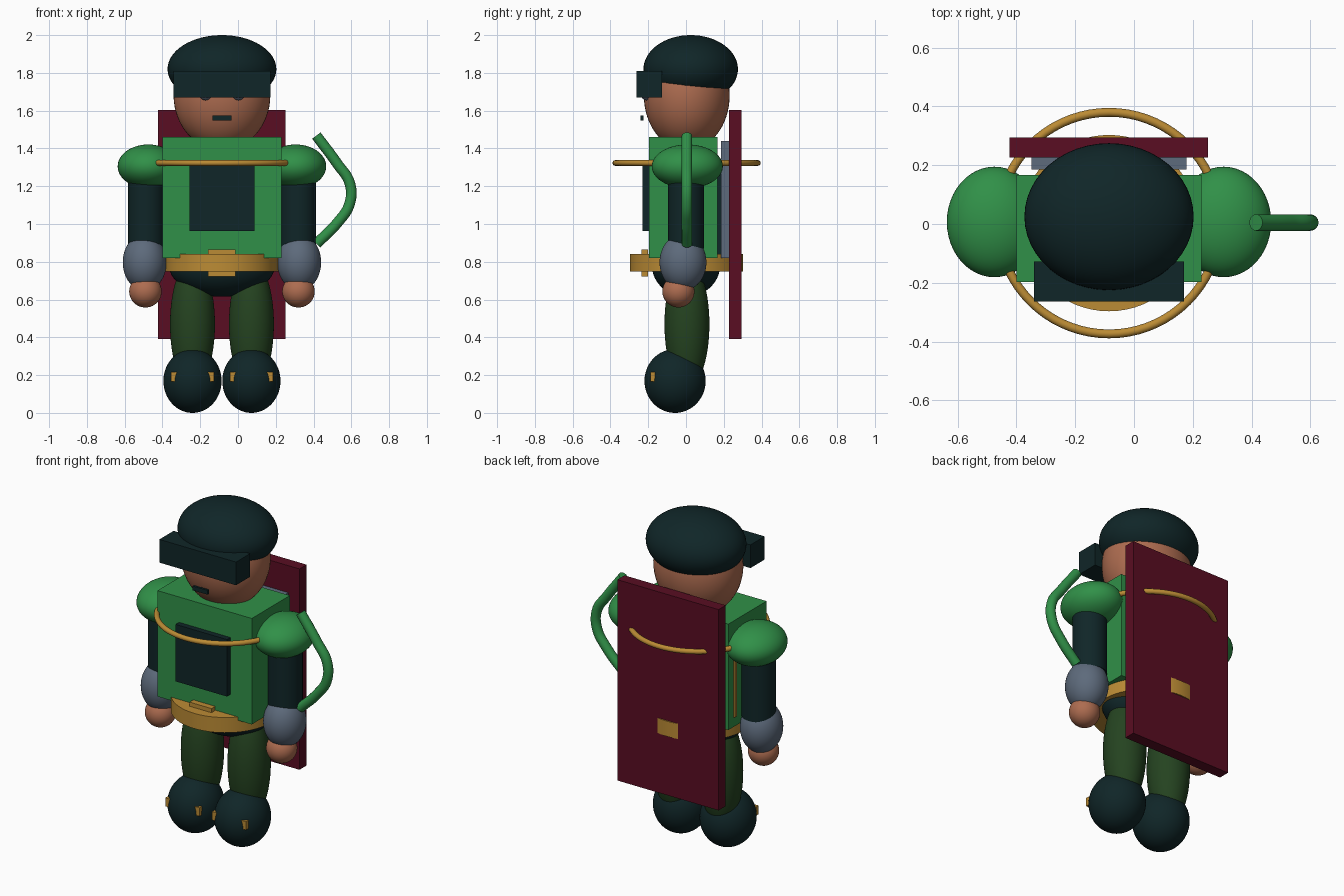
import bpy, math

if "Cube" in bpy.data.objects:
    bpy.data.objects.remove(bpy.data.objects["Cube"])

CX = -0.085  # body centre line


def material(name, rgb):
    m = bpy.data.materials.new(name)
    m.diffuse_color = (*rgb, 1)
    m.use_nodes = True
    m.node_tree.nodes["Principled BSDF"].inputs["Base Color"].default_value = m.diffuse_color
    return m


GREEN = material("jacket green", (0.03, 0.28, 0.065))
DARK = material("dark teal", (0.005, 0.019, 0.021))
SKIN = material("skin", (0.42, 0.15, 0.08))
SLATE = material("slate grey", (0.11, 0.145, 0.2))
GOLD = material("gold", (0.5, 0.26, 0.035))
MAROON = material("maroon", (0.1, 0.004, 0.016))
OLIVE = material("trouser green", (0.018, 0.056, 0.0145))


def finish(name, mat, smooth=True):
    ob = bpy.context.object
    ob.name = name
    bpy.ops.object.transform_apply(location=False, rotation=True, scale=True)
    ob.data.materials.append(mat)
    if smooth:
        bpy.ops.object.shade_smooth_by_angle(angle=math.radians(40))
    return ob


def box(name, mat, x, y, z):
    """Box from (min, max) ranges."""
    bpy.ops.mesh.primitive_cube_add(size=1, location=[sum(r) / 2 for r in (x, y, z)])
    bpy.context.object.scale = [r[1] - r[0] for r in (x, y, z)]
    return finish(name, mat, False)


def ball(name, mat, loc, radii):
    bpy.ops.mesh.primitive_uv_sphere_add(segments=48, ring_count=32, location=loc)
    bpy.context.object.scale = radii
    return finish(name, mat)


def cylinder(name, mat, loc, r, h):
    bpy.ops.mesh.primitive_cylinder_add(vertices=64, radius=r, depth=h, location=loc)
    return finish(name, mat)


# Head, cap, visor, face
ball("head", SKIN, (CX, 0.004, 1.68), (0.256, 0.227, 0.29))
ball("cap", DARK, (CX, 0.025, 1.82), (0.288, 0.25, 0.18))
box("visor", DARK, (-0.341, 0.171), (-0.263, -0.128), (1.67, 1.81))
box("mouth", DARK, (-0.135, -0.035), (-0.24, -0.226), (1.549, 1.575))

# Torso, chest and back panels
box("torso", GREEN, (-0.4, 0.23), (-0.197, 0.167), (0.82, 1.46))
box("chest_panel", DARK, (-0.256, 0.087), (-0.23, -0.19), (0.963, 1.307))
box("back_lining", DARK, (-0.256, 0.087), (0.16, 0.19), (0.84, 1.3))
box("back_pad", SLATE, (-0.348, 0.178), (0.186, 0.23), (0.82, 1.44))
box("back_plate", MAROON, (-0.424, 0.252), (0.227, 0.295), (0.39, 1.603))
box("side_strap", GOLD, (-0.41, -0.39), (0.1, 0.12), (0.88, 1.29))

# Chest ring, belt, buckle, hips
bpy.ops.mesh.primitive_torus_add(major_radius=0.377, minor_radius=0.015,
                                 major_segments=72, minor_segments=16,
                                 location=(CX, 0.003, 1.323))
finish("chest_ring", GOLD)
cylinder("belt", GOLD, (CX, 0.003, 0.795), 0.3, 0.092)
box("belt_buckle", GOLD, (-0.159, -0.012), (-0.236, -0.2), (0.722, 0.866))
ball("hips", DARK, (CX, 0.0, 0.78), (0.28, 0.18, 0.165))

# Mirrored limbs
for side, s in (("right", -1), ("left", 1)):
    ball(side + "_eye", SLATE, (CX + s * 0.087, -0.21, 1.69), (0.035, 0.03, 0.035))
    ball(side + "_shoulder", GREEN, (CX + s * 0.39, 0.007, 1.305), (0.162, 0.188, 0.116))
    cylinder(side + "_upper_arm", DARK, (CX + s * 0.402, 0, 1.08), 0.095, 0.42)
    ball(side + "_forearm", SLATE, (CX + s * 0.409, -0.016, 0.797), (0.116, 0.124, 0.15))
    ball(side + "_hand", SKIN, (CX + s * 0.405, -0.04, 0.643), (0.086, 0.085, 0.085))
    fx = CX + s * 0.156
    ball(side + "_leg", OLIVE, (fx, 0.005, 0.47), (0.119, 0.119, 0.34))
    ball(side + "_boot", DARK, (fx, -0.058, 0.169), (0.154, 0.162, 0.169))
    box(side + "_boot_buckle", GOLD, (fx - 0.114, fx + 0.114), (-0.187, -0.164), (0.166, 0.217))

# Hose from the shoulder to the forearm
curve = bpy.data.curves.new("hose", "CURVE")
curve.dimensions = "3D"
curve.bevel_depth = 0.028
curve.bevel_resolution = 6
curve.use_fill_caps = True
pts = [(0.415, 1.468), (0.525, 1.32), (0.592, 1.215), (0.59, 1.105), (0.525, 1.005), (0.415, 0.895)]
sp = curve.splines.new("BEZIER")
sp.bezier_points.add(len(pts) - 1)
for p, (x, z) in zip(sp.bezier_points, pts):
    p.co = (x, 0.005, z)
    p.handle_left_type = p.handle_right_type = "AUTO"
curve.materials.append(GREEN)
hose = bpy.data.objects.new("hose", curve)
bpy.context.collection.objects.link(hose)
